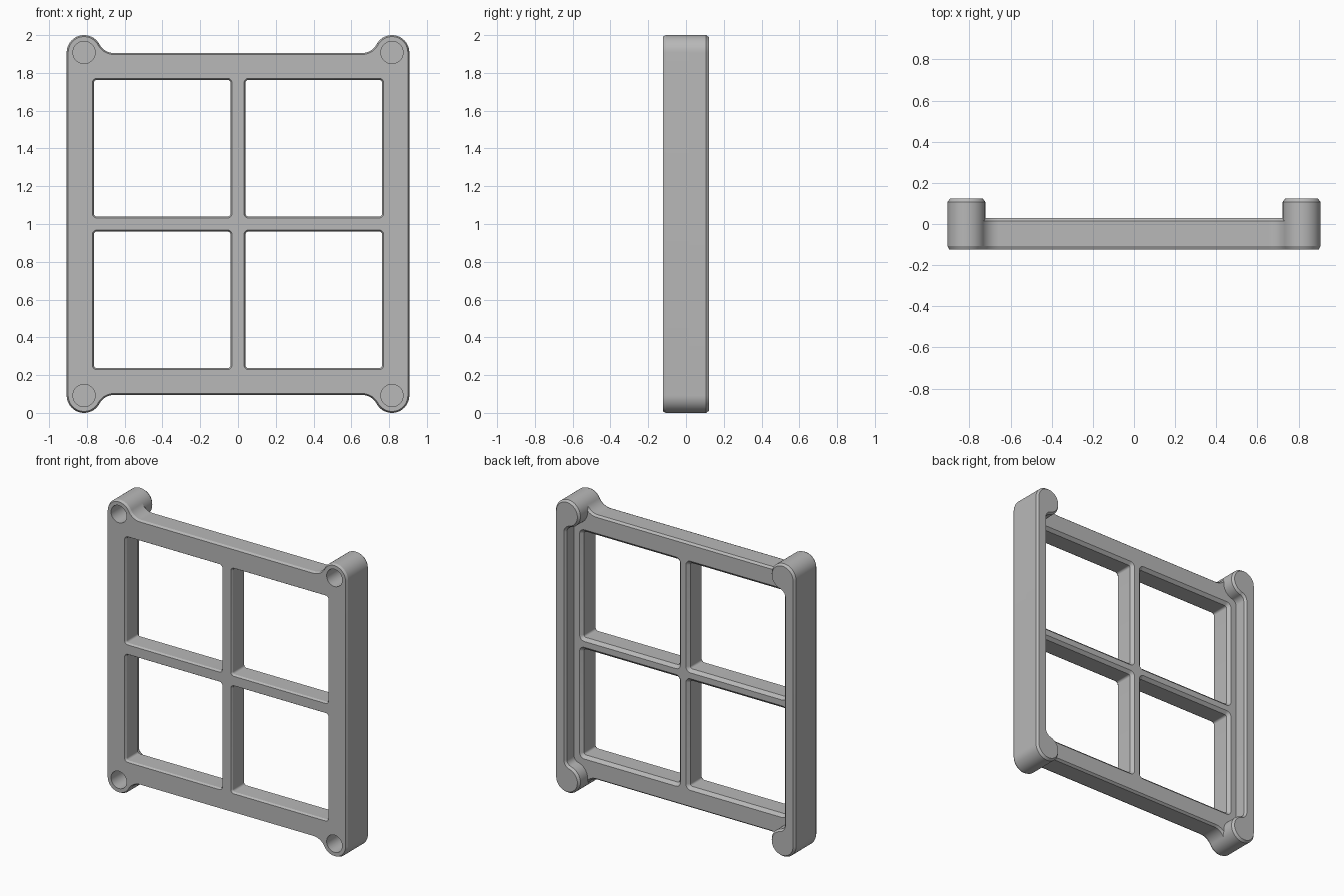
import bpy, bmesh
from math import cos, sin, atan2, sqrt, pi, radians

if "Cube" in bpy.data.objects:
    bpy.data.objects.remove(bpy.data.objects["Cube"], do_unlink=True)

FRONT, PLATE_BACK, BACK = -0.123, 0.03, 0.123
LOBE_X, LOBE_Z, LOBE_R = 0.815, 0.908, 0.092   # heights are measured from mid-frame
BEAM_Z, RAIL_X = 0.905, 0.825

grey = bpy.data.materials.new("mid grey")
grey.use_nodes = True
colour = (0.48, 0.48, 0.48, 1)
grey.diffuse_color = colour
grey.node_tree.nodes["Principled BSDF"].inputs["Base Color"].default_value = colour


def arc(cx, cz, r, a0, a1, n=20):
    steps = [a0 + (a1 - a0) * i / n for i in range(n + 1)]
    return [(cx + r * cos(a), cz + r * sin(a)) for a in steps]


def mirror_z(pts):
    return pts + [(x, -z) for x, z in reversed(pts)]


def plate_outline(d):
    # rounded corner lobe, then a fillet down to the straight beam
    rf = 0.09
    dz = BEAM_Z + rf - LOBE_Z
    dx = -sqrt((LOBE_R + rf) ** 2 - dz ** 2)
    a = atan2(dz, dx)
    q = arc(LOBE_X, LOBE_Z, LOBE_R - d, 0, a)
    q += arc(LOBE_X + dx, LOBE_Z + dz, rf + d, a + pi, 1.5 * pi)
    return mirror_z(q + [(-x, z) for x, z in reversed(q)])


def rail_outline(d):
    # full lobe hooking round into the narrow side rail
    rf = 0.04
    dx = RAIL_X - rf - LOBE_X
    dz = -sqrt((LOBE_R + rf) ** 2 - dx ** 2)
    a = atan2(dz, dx) + 2 * pi
    h = arc(LOBE_X, LOBE_Z, LOBE_R - d, 0, a, 40)
    h += arc(LOBE_X + dx, LOBE_Z + dz, rf + d, a - pi, 0)
    return mirror_z(h)


def window_outline(grow):
    lo, hi, r = 0.04, 0.763, 0.015
    pts = []
    for k, (x, z) in enumerate([(hi, hi), (lo, hi), (lo, lo), (hi, lo)]):
        sx, sz = (1 if x == hi else -1), (1 if z == hi else -1)
        pts += arc(x - sx * r, z - sz * r, r + grow, k * pi / 2, (k + 1) * pi / 2, 6)
    return pts


def hole_outline(grow):
    return arc(LOBE_X, LOBE_Z, 0.059 + grow, 0, 2 * pi, 40)[:-1]


def loft(bm, outline, sections, sx=1, sz=1):
    rings = [[bm.verts.new((sx * x, y, 1 + sz * z)) for x, z in outline(d)]
             for y, d in sections]
    for r0, r1 in zip(rings, rings[1:]):
        for i in range(len(r0)):
            j = (i + 1) % len(r0)
            bm.faces.new((r0[i], r0[j], r1[j], r1[i]))
    bm.faces.new(rings[0])
    bm.faces.new(rings[-1])


def make(name, outline, sections, signs=((1, 1),)):
    bm = bmesh.new()
    for sx, sz in signs:
        loft(bm, outline, sections, sx, sz)
    bmesh.ops.recalc_face_normals(bm, faces=bm.faces)
    me = bpy.data.meshes.new(name)
    bm.to_mesh(me)
    bm.free()
    me.materials.append(grey)
    ob = bpy.data.objects.new(name, me)
    bpy.context.collection.objects.link(ob)
    return ob


def activate(ob):
    bpy.ops.object.select_all(action='DESELECT')
    ob.select_set(True)
    bpy.context.view_layer.objects.active = ob


def cut(ob, cutter):
    mod = ob.modifiers.new("cut", 'BOOLEAN')
    mod.operation, mod.solver, mod.object = 'DIFFERENCE', 'EXACT', cutter
    activate(ob)
    bpy.ops.object.modifier_apply(modifier=mod.name)


# Front plate and the two raised side rails
plate = make("window_frame", plate_outline,
             [(FRONT, 0.008), (FRONT + 0.016, 0), (PLATE_BACK - 0.015, 0), (PLATE_BACK, 0.012)])
rail_sections = [(0.0, 0), (BACK - 0.016, 0), (BACK, 0.012)]
left_rail = make("left_back_rail", rail_outline, rail_sections)
right_rail = make("right_back_rail", rail_outline, rail_sections, [(-1, 1)])

# Cutters: four chamfered window openings and four blind corner holes
corners = [(1, 1), (-1, 1), (1, -1), (-1, -1)]
windows = make("window_cutter", window_outline,
               [(FRONT - 0.01, 0.014), (FRONT + 0.013, 0), (PLATE_BACK - 0.02, 0),
                (PLATE_BACK + 0.01, 0.03)], corners)
holes = make("hole_cutter", hole_outline, [(FRONT - 0.02, 0), (0.06, 0)], corners)

cut(plate, windows)
for part in (plate, left_rail, right_rail):
    cut(part, holes)
for helper in (windows, holes):
    bpy.data.objects.remove(helper, do_unlink=True)

# Smooth the round surfaces, keep chamfers crisp
for part in (plate, left_rail, right_rail):
    activate(part)
    bpy.ops.object.shade_smooth_by_angle(angle=radians(22))
